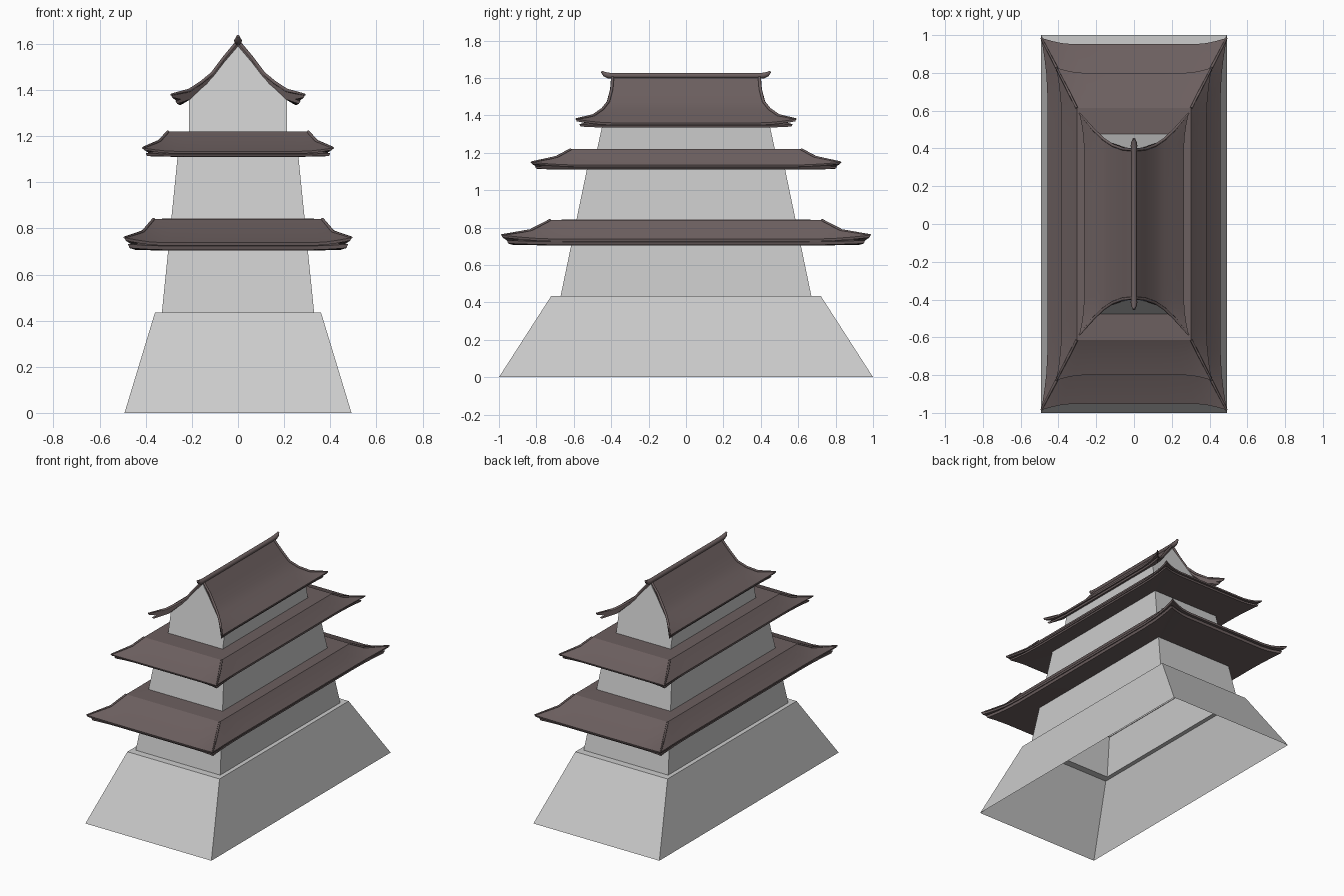
import bpy, bmesh, math

if "Cube" in bpy.data.objects:
    bpy.data.objects.remove(bpy.data.objects["Cube"])

brown = bpy.data.materials.new("roof_brown")
brown.diffuse_color = (0.15, 0.115, 0.115, 1)
brown.use_nodes = True
brown.node_tree.nodes["Principled BSDF"].inputs["Base Color"].default_value = brown.diffuse_color

# samples along each roof side, denser near the corners
T = [-1, -.96, -.9, -.82, -.7, -.4, 0, .4, .7, .82, .9, .96, 1]


def corner(t):
    return max(0, (abs(t) - .7) / .3) ** 2


def finish(name, bm, mat=None, smooth=None):
    bmesh.ops.remove_doubles(bm, verts=bm.verts, dist=1e-5)
    bmesh.ops.recalc_face_normals(bm, faces=bm.faces)
    me = bpy.data.meshes.new(name)
    bm.to_mesh(me)
    bm.free()
    ob = bpy.data.objects.new(name, me)
    bpy.context.collection.objects.link(ob)
    if mat:
        me.materials.append(mat)
    if smooth:
        bpy.ops.object.select_all(action='DESELECT')
        ob.select_set(True)
        bpy.context.view_layer.objects.active = ob
        bpy.ops.object.shade_smooth_by_angle(angle=math.radians(smooth))
    return ob


def loft(bm, rings, closed=True):
    vs = [[bm.verts.new(p) for p in r] for r in rings]
    for a, b in zip(vs, vs[1:]):
        n = len(a)
        for i in range(n if closed else n - 1):
            j = (i + 1) % n
            bm.faces.new((a[i], a[j], b[j], b[i]))
    return vs


def rect(a, b, z):
    return [(-a, -b, z), (a, -b, z), (a, b, z), (-a, b, z)]


def walls(name, sizes):
    bm = bmesh.new()
    loft(bm, [rect(*s) for s in sizes])
    return finish(name, bm)


def bar(name, points, radius):
    # thin tapered ridge following a path of (x, y, z, relative thickness)
    cu = bpy.data.curves.new(name, 'CURVE')
    cu.dimensions = '3D'
    cu.bevel_depth = radius
    cu.bevel_resolution = 1
    cu.use_fill_caps = True
    sp = cu.splines.new('POLY')
    sp.points.add(len(points) - 1)
    for p, q in zip(sp.points, points):
        p.co = (*q[:3], 1)
        p.radius = q[3]
    ob = bpy.data.objects.new(name, cu)
    cu.materials.append(brown)
    bpy.context.collection.objects.link(ob)


def roof_ring(a, b, z, e, lift):
    # rectangle whose corners are pushed out by e and raised by lift
    pts = []
    for k in range(4):
        for t in T[:-1]:
            c, s = corner(t), math.copysign(1, t)
            out, slide = e * c, s * e * c
            pts.append([(a * t + slide, -b - out), (a + out, b * t + slide),
                        (-a * t - slide, b + out), (-a - out, -b * t - slide)][k]
                       + (z + lift * c,))
    return pts


def tier_roof(name, rings):
    bm = bmesh.new()
    loft(bm, [roof_ring(*r) for r in rings])
    finish(name, bm, brown, 25)
    for sx in (-1, 1):
        for sy in (-1, 1):
            path = [(sx * (a + e), sy * (b + e), z + l, w)
                    for (a, b, z, e, l), w in zip(rings[1:4], (.8, .9, .6))]
            bar(name + "_hip", path, .008)


# stone base with ledge, and tapering tower
walls("stone_base", [(.492, 1, 0), (.36, .72, .435), (.33, .67, .435)])
walls("tower_walls", [(.33, .67, .435), (.262, .53, 1.11), (.25, .51, 1.215)])

# two hipped skirt roofs: top, slope, eave, second lip, underside
tier_roof("lower_roof", [
    (.27, .56, .843, 0, 0), (.365, .725, .841, 0, 0), (.41, .83, .785, .002, 0),
    (.458, .952, .738, .034, .022), (.455, .949, .725, .032, .022),
    (.425, .90, .731, .005, .005), (.45, .93, .724, .027, .008),
    (.445, .925, .707, .026, .008), (.30, .61, .703, 0, 0)])
tier_roof("middle_roof", [
    (.18, .42, 1.219, 0, 0), (.303, .615, 1.219, 0, 0), (.34, .69, 1.177, .002, 0),
    (.384, .80, 1.134, .028, .015), (.381, .798, 1.124, .026, .016),
    (.36, .76, 1.128, .005, .005), (.378, .785, 1.122, .022, .004),
    (.374, .78, 1.112, .022, .003), (.26, .525, 1.11, 0, 0)])

# top storey with gable ends leaning slightly inwards
bm = bmesh.new()
outline = [(.213, 1.21), (.213, 1.37), (.16, 1.412), (.11, 1.455), (.06, 1.52), (0, 1.59)]
outline += [(-x, z) for x, z in outline[-2::-1]]
loft(bm, [[(x, s * (.475 - (z - 1.22) * .22), z) for x, z in outline]
          for s in (-1, 1)], closed=False)
bm.verts.ensure_lookup_table()
n = len(outline)
bm.faces.new(bm.verts[:n])
bm.faces.new(bm.verts[n:])
finish("top_storey", bm)

# curved gable roof: (x, z, half length, corner push, corner lift)
top = [(0, 1.612, .392, 0, 0), (.06, 1.54, .398, 0, 0), (.11, 1.473, .415, 0, 0),
       (.16, 1.432, .448, 0, 0), (.21, 1.398, .495, .002, 0),
       (.264, 1.36, .562, .026, .02)]
under = [(.262, 1.348, .56, .024, .02), (.245, 1.352, .54, .005, .008),
         (.255, 1.346, .555, .016, .006), (.25, 1.334, .55, .014, .006),
         (.205, 1.36, .485, 0, 0), (.155, 1.41, .442, 0, 0), (.105, 1.452, .41, 0, 0),
         (.055, 1.518, .394, 0, 0), (0, 1.59, .388, 0, 0)]
section = top + under
for sx, side in ((1, "right"), (-1, "left")):
    bm = bmesh.new()
    vs = loft(bm, [[(sx * (x + e * corner(t)),
                     y * t + math.copysign(e * corner(t), t), z + l * corner(t))
                    for x, z, y, e, l in section] for t in T])
    bm.faces.new(vs[0])
    bm.faces.new(vs[-1])
    finish("top_roof_" + side, bm, brown, 25)
    for sy in (-1, 1):
        bar("gable_edge", [(sx * (x + e), sy * (y + e), z + l, w) for (x, z, y, e, l), w
                           in zip(top, (.9, .9, .9, .9, .9, .5))], .009)

# main ridge with upturned ends
half = [(0, .395, 1.612, 1), (0, .415, 1.613, 1.1), (0, .435, 1.62, .9), (0, .452, 1.634, .4)]
bar("main_ridge", [(x, -y, z, w) for x, y, z, w in half[::-1]] + half, .016)
